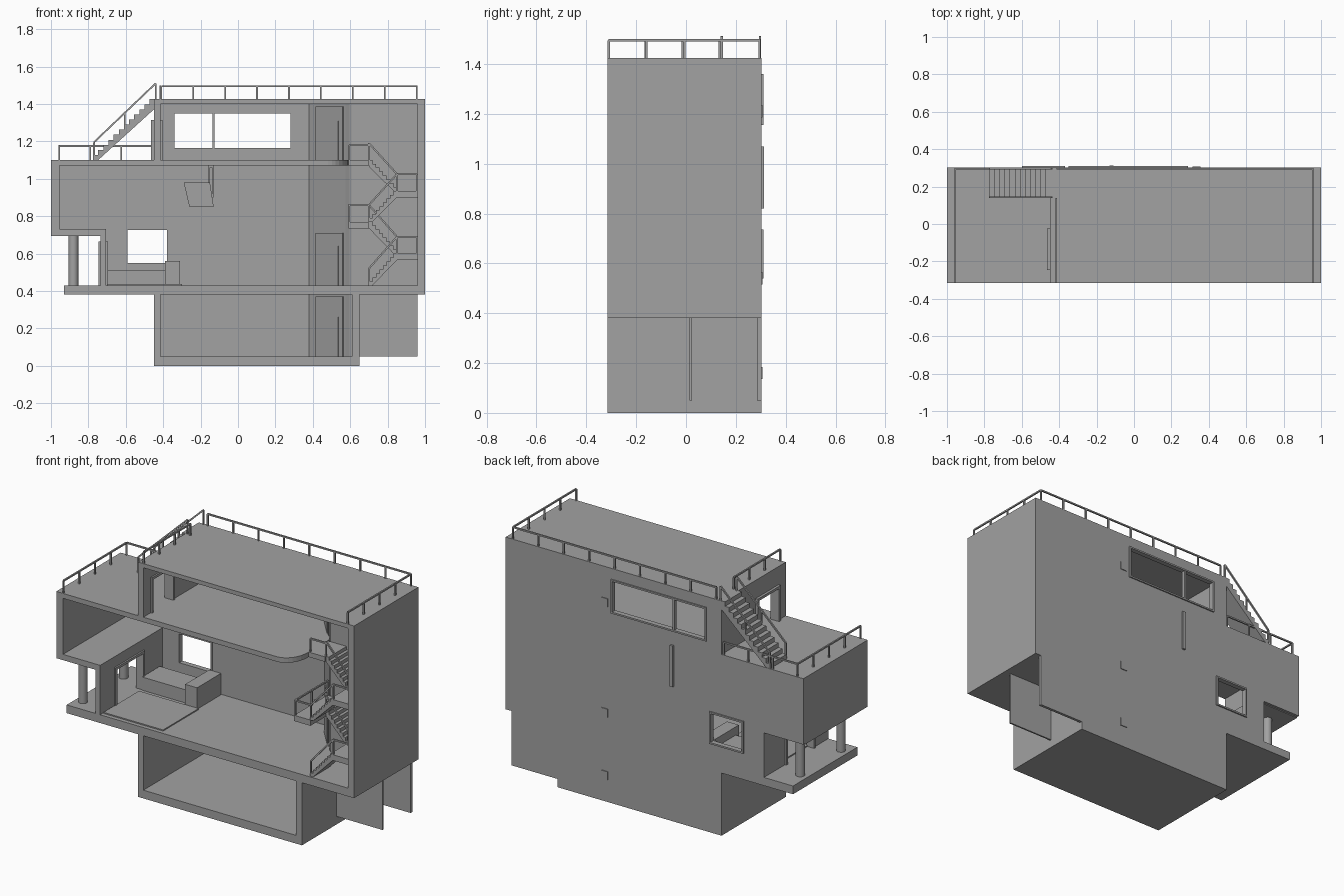
import bpy, bmesh, math
from mathutils import Vector

old = bpy.data.objects.get("Cube")
if old:
    bpy.data.objects.remove(old, do_unlink=True)

grey = bpy.data.materials.new("plain_grey")
grey.use_nodes = True
COLOR = (0.36, 0.36, 0.36, 1)
grey.diffuse_color = COLOR
grey.node_tree.nodes["Principled BSDF"].inputs["Base Color"].default_value = COLOR

FRONT, BACK, INNER = -0.315, 0.302, 0.285


def finish(name, bm):
    bmesh.ops.recalc_face_normals(bm, faces=bm.faces)
    mesh = bpy.data.meshes.new(name)
    bm.to_mesh(mesh)
    bm.free()
    mesh.materials.append(grey)
    ob = bpy.data.objects.new(name, mesh)
    bpy.context.collection.objects.link(ob)
    return ob


def extrude(name, points, offset):
    bm = bmesh.new()
    face = bm.faces.new([bm.verts.new(p) for p in points])
    new = bmesh.ops.extrude_face_region(bm, geom=[face])["geom"]
    bmesh.ops.translate(bm, vec=offset, verts=[g for g in new if isinstance(g, bmesh.types.BMVert)])
    return finish(name, bm)


def side_prism(name, xz, y0, y1):
    return extrude(name, [(x, y0, z) for x, z in xz], (0, y1 - y0, 0))


def plan_prism(name, xy, z0, z1):
    return extrude(name, [(x, y, z0) for x, y in xy], (0, 0, z1 - z0))


def box(name, x0, x1, y0, y1, z0, z1):
    return plan_prism(name, [(x0, y0), (x1, y0), (x1, y1), (x0, y1)], z0, z1)


def cut(target, cutters):
    bpy.context.view_layer.objects.active = target
    for c in cutters:
        c.hide_render = True
        mod = target.modifiers.new("opening", "BOOLEAN")
        mod.operation, mod.solver, mod.object = "DIFFERENCE", "EXACT", c
        bpy.ops.object.modifier_apply(modifier=mod.name)
        bpy.data.objects.remove(c, do_unlink=True)


def bar(name, a, b, t=0.009):
    a, b = Vector(a), Vector(b)
    bm = bmesh.new()
    bmesh.ops.create_cube(bm, size=1)
    bmesh.ops.scale(bm, vec=(t, t, (b - a).length), verts=bm.verts)
    d = b - a
    # keep square sections aligned with the house
    rot = Vector((0, 0, 1)).rotation_difference(d).to_matrix()
    bmesh.ops.rotate(bm, matrix=rot, verts=bm.verts)
    bmesh.ops.translate(bm, vec=(a + b) / 2, verts=bm.verts)
    return finish(name, bm)


def railing(name, a, b, spans, height=0.075):
    a, b, up = Vector(a), Vector(b), Vector((0, 0, height))
    bar(name + "_rail", a + up, b + up)
    for i in range(spans + 1):
        p = a.lerp(b, i / spans)
        bar(name + "_post", p, p + up)


def frame(name, x0, x1, z0, z1, y0, y1, t=0.01):
    box(name + "_left", x0, x0 + t, y0, y1, z0, z1)
    box(name + "_right", x1 - t, x1, y0, y1, z0, z1)
    box(name + "_sill", x0, x1, y0, y1, z0, z0 + t)
    box(name + "_head", x0, x1, y0, y1, z1 - t, z1)


def door_frame(name, x0, x1, y0, y1, z0, z1, t=0.015):
    box(name + "_jamb", x0, x1, y0, y0 + t, z0, z1)
    box(name + "_jamb", x0, x1, y1 - t, y1, z0, z1)
    box(name + "_head", x0, x1, y0, y1, z1 - t, z1)


def stairs(name, x0, z0, x1, z1, y0, y1, n, depth=0.035):
    dx, dz = (x1 - x0) / n, (z1 - z0) / n
    pts = [(x0, z0)]
    for i in range(n):
        pts += [(x0 + i * dx, z0 + (i + 1) * dz), (x0 + (i + 1) * dx, z0 + (i + 1) * dz)]
    pts += [(x1, z1 - depth), (x0 + dx, z0)]
    return side_prism(name, pts, y0, y1)


# Back wall with window openings
wall = side_prism("back_wall", [(-1, 0.7), (-1, 1.1), (-0.45, 1.1), (-0.45, 1.425), (1, 1.425),
                  (1, 0.38), (0.96, 0.38), (0.96, 0.05), (0.65, 0.05), (0.65, 0),
                  (-0.45, 0), (-0.45, 0.38), (-0.72, 0.38), (-0.72, 0.7)], INNER, BACK)
windows = {"upper_window": (-0.35, 0.29, 1.155, 1.36), "kitchen_window": (-0.6, -0.37, 0.54, 0.735)}
cut(wall, [box("cutter", x0, x1, 0.2, 0.4, z0, z1) for x0, x1, z0, z1 in windows.values()])
for name, (x0, x1, z0, z1) in windows.items():
    frame(name, x0, x1, z0, z1, INNER - 0.006, BACK + 0.008)
box("window_mullion", -0.137, -0.125, INNER, BACK + 0.005, 1.16, 1.355)
box("slit_window", -0.13, -0.11, INNER - 0.008, BACK + 0.012, 0.82, 1.07)
for z in (0.16, 0.54, 1.21):
    box("wall_hatch", 0.312, 0.355, INNER - 0.005, BACK + 0.005, z - 0.025, z + 0.025)

# Basement
box("basement_floor", -0.45, 0.65, FRONT, INNER, 0, 0.05)
box("basement_left_wall", -0.45, -0.415, FRONT, INNER, 0.05, 0.38)
box("basement_right_wall", 0.61, 0.65, FRONT, INNER, 0.05, 0.38)

# Main shell
box("main_floor", -0.93, 1, FRONT, BACK, 0.38, 0.43)
box("right_wall", 0.96, 1, FRONT, INNER, 0.43, 1.4)
box("roof", -0.45, 1, FRONT, INNER, 1.4, 1.425)
box("overhang_wall", -1, -0.955, FRONT, INNER, 0.7, 1.1)
box("overhang_floor", -1, -0.705, FRONT, INNER, 0.695, 0.73)
entry = box("entry_wall", -0.735, -0.705, FRONT, BACK, 0.43, 0.7)
cut(entry, [box("cutter", -0.8, -0.6, -0.18, 0.1, 0.42, 0.66)])
door_frame("entry_door", -0.745, -0.695, -0.18, 0.1, 0.43, 0.665)
terrace = box("upper_left_wall", -0.45, -0.415, FRONT, INNER, 1.1, 1.4)
cut(terrace, [box("cutter", -0.5, -0.35, -0.24, -0.03, 1.09, 1.31)])
door_frame("terrace_door", -0.465, -0.405, -0.245, -0.025, 1.1, 1.315)

# Upper floor with a rounded corner beside the stairs
arc = [(0.48 + 0.11 * math.sin(a), FRONT + 0.14 - 0.14 * math.cos(a))
       for a in [i * math.pi / 16 for i in range(9)]]
plan_prism("upper_floor", [(-0.96, FRONT)] + arc + [(0.59, INNER), (-0.96, INNER)], 1.07, 1.1)

# Porch columns
for y in (-0.23, 0.16):
    bm = bmesh.new()
    bmesh.ops.create_cone(bm, cap_ends=True, segments=24, radius1=0.026, radius2=0.026, depth=0.27)
    bmesh.ops.translate(bm, vec=(-0.88, y, 0.563), verts=bm.verts)
    col = finish("porch_column", bm)
    for p in col.data.polygons:
        p.use_smooth = len(p.vertices) == 4

# Angled lift shaft with a door on each level, and the stair back wall
p0, p1 = Vector((0.38, INNER, 0)), Vector((0.575, 0.06, 0))
plan_prism("lift_shaft", [p0.xy, p1.xy, (0.595, 0.03), (0.61, 0.02), (0.61, INNER)], 0.05, 1.4)
along = (p1 - p0).normalized()
out = Vector((along.y, -along.x, 0))
for z, top in ((0.05, 0.32), (0.43, 0.28), (1.1, 0.285)):
    for name, u0, u1, h, t in (("lift_door_frame", 0.2, 0.94, top, 0.006), ("lift_door", 0.3, 0.83, 0.21, 0.011)):
        a, b = p0.lerp(p1, u0), p0.lerp(p1, u1)
        plan_prism(name, [q.xy for q in (a, b, b + out * t, a + out * t)], z, z + h)
box("stair_back_wall", 0.61, 0.96, 0.015, 0.025, 0.05, 1.4)

# Switchback staircase
MID, REAR = -0.155, 0.015
for z, top in ((0.43, 0.77), (0.77, 1.1)):
    half = (z + top) / 2
    stairs("front_flight", 0.7, z, 0.85, half, FRONT + 0.01, MID, 8)
    stairs("rear_flight", 0.85, half, 0.7, top, MID, REAR, 8)
    box("right_landing", 0.85, 0.96, FRONT + 0.01, REAR, half - 0.035, half)
    railing("front_flight", (0.7, FRONT + 0.015, z), (0.85, FRONT + 0.015, half), 1, 0.09)
    railing("rear_flight", (0.85, MID, half), (0.7, MID, top), 1, 0.09)
    railing("right_landing", (0.85, FRONT + 0.015, half), (0.955, FRONT + 0.015, half), 1, 0.09)
box("left_landing", 0.59, 0.7, FRONT + 0.01, REAR, 0.735, 0.77)
box("top_landing", 0.59, 0.7, MID - 0.01, REAR, 1.07, 1.1)
railing("left_landing_front", (0.595, FRONT + 0.015, 0.77), (0.7, FRONT + 0.015, 0.77), 1, 0.09)
railing("left_landing_side", (0.595, FRONT + 0.015, 0.77), (0.595, REAR, 0.77), 2, 0.09)
railing("top_landing", (0.595, MID, 1.1), (0.7, MID, 1.1), 1, 0.08)

# Roof and terrace railings
EDGE = 0.295
railing("roof_back", (-0.41, EDGE, 1.42), (0.955, EDGE, 1.42), 8)
railing("roof_right", (0.955, FRONT + 0.005, 1.42), (0.955, EDGE, 1.42), 4)
railing("roof_left", (-0.415, FRONT + 0.005, 1.42), (-0.415, 0.135, 1.42), 3)
railing("terrace_left", (-0.955, FRONT + 0.005, 1.1), (-0.955, EDGE, 1.1), 4)
railing("terrace_back", (-0.955, EDGE, 1.1), (-0.46, EDGE, 1.1), 3)

# Outdoor stair to the roof
stairs("roof_stair", -0.775, 1.1, -0.445, 1.425, 0.14, 0.3, 12, 0.05)
for y in (0.143, 0.297):
    railing("roof_stair", (-0.77, y, 1.11), (-0.44, y, 1.425), 2, 0.085)

# Living room furniture
box("rug", -0.7, -0.3, -0.29, 0.05, 0.43, 0.437)
box("sofa_seat", -0.7, -0.39, 0.08, 0.25, 0.43, 0.51)
box("sofa_arm", -0.39, -0.31, 0.05, 0.28, 0.43, 0.56)
screen = side_prism("wall_screen", [(-0.29, 0.98), (-0.15, 0.98), (-0.13, 0.85), (-0.26, 0.85)], 0.18, 0.195)
frame("screen_bracket", -0.16, -0.13, 0.9, 1.07, 0.2, 0.22)
